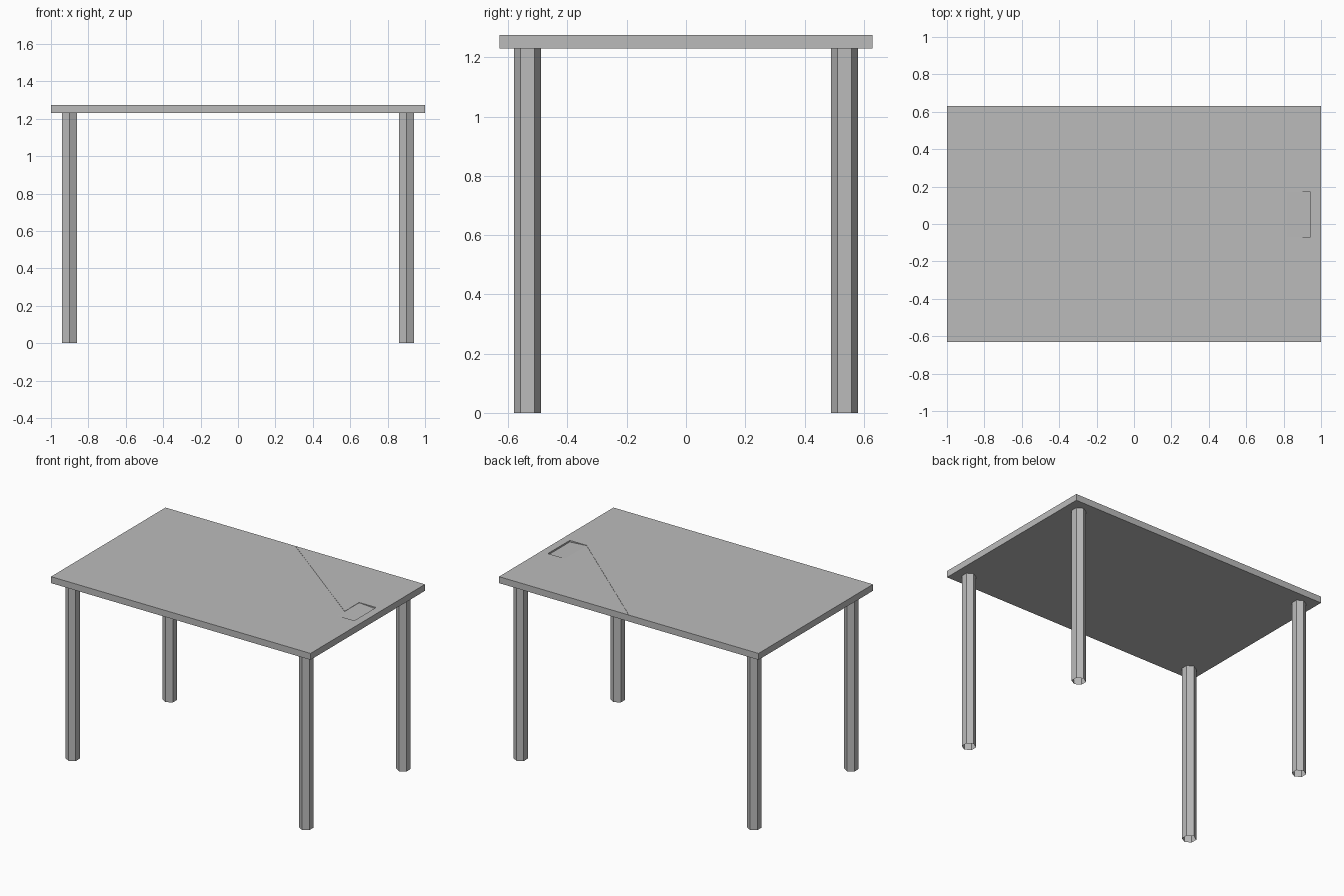
import bpy, bmesh

cube = bpy.data.objects.get("Cube")
if cube:
    bpy.data.objects.remove(cube, do_unlink=True)

HALF_X, HALF_Y = 1.0, 0.63
Z_UNDER, Z_TOP = 1.23, 1.275

grey = bpy.data.materials.new("plain_grey")
grey.use_nodes = True
colour = (0.5, 0.5, 0.5, 1)
grey.diffuse_color = colour
grey.node_tree.nodes["Principled BSDF"].inputs["Base Color"].default_value = colour


def add_object(name, bm):
    bmesh.ops.recalc_face_normals(bm, faces=bm.faces)
    mesh = bpy.data.meshes.new(name)
    bm.to_mesh(mesh)
    bm.free()
    mesh.materials.append(grey)
    obj = bpy.data.objects.new(name, mesh)
    bpy.context.collection.objects.link(obj)
    return obj


# Tabletop: a slab with a very shallow recess that tapers to the back edge
bm = bmesh.new()
corners = [(-HALF_X, -HALF_Y), (HALF_X, -HALF_Y), (HALF_X, HALF_Y), (-HALF_X, HALF_Y)]
low = [bm.verts.new((x, y, Z_UNDER)) for x, y in corners]
high = [bm.verts.new((x, y, Z_TOP)) for x, y in corners]
outline = [(0.002, HALF_Y), (0.815, 0.01), (0.815, 0.17), (0.945, 0.17),
           (0.945, -0.07), (0.815, -0.07), (-0.002, HALF_Y)]
rim = [bm.verts.new((x, y, Z_TOP)) for x, y in outline]
floor = [bm.verts.new((x, y, Z_TOP - (0.011 if x > 0.9 else 0.002))) for x, y in outline]

bm.faces.new(low)
bm.faces.new(high[:3] + rim + high[3:])
for i in (0, 1, 3):
    j = (i + 1) % 4
    bm.faces.new((low[i], low[j], high[j], high[i]))
bm.faces.new((low[2], low[3], high[3], rim[-1], floor[-1], floor[0], rim[0], high[2]))
for i in range(len(rim) - 1):
    bm.faces.new((rim[i], rim[i + 1], floor[i + 1], floor[i]))
bm.faces.new((floor[0], floor[1], floor[5], floor[6]))
bm.faces.new(floor[1:6])
add_object("tabletop", bm)

# Legs: open six-sided tubes with a corner pointing to the front
for side, x in (("right", -0.9), ("left", 0.9)):
    for end, y in (("front", -0.535), ("back", 0.535)):
        bm = bmesh.new()
        bmesh.ops.create_cone(bm, cap_ends=False, segments=6,
                              radius1=0.046, radius2=0.046, depth=Z_UNDER)
        leg = add_object(f"{end}_{side}_leg", bm)
        leg.location = (x, y, Z_UNDER / 2)
